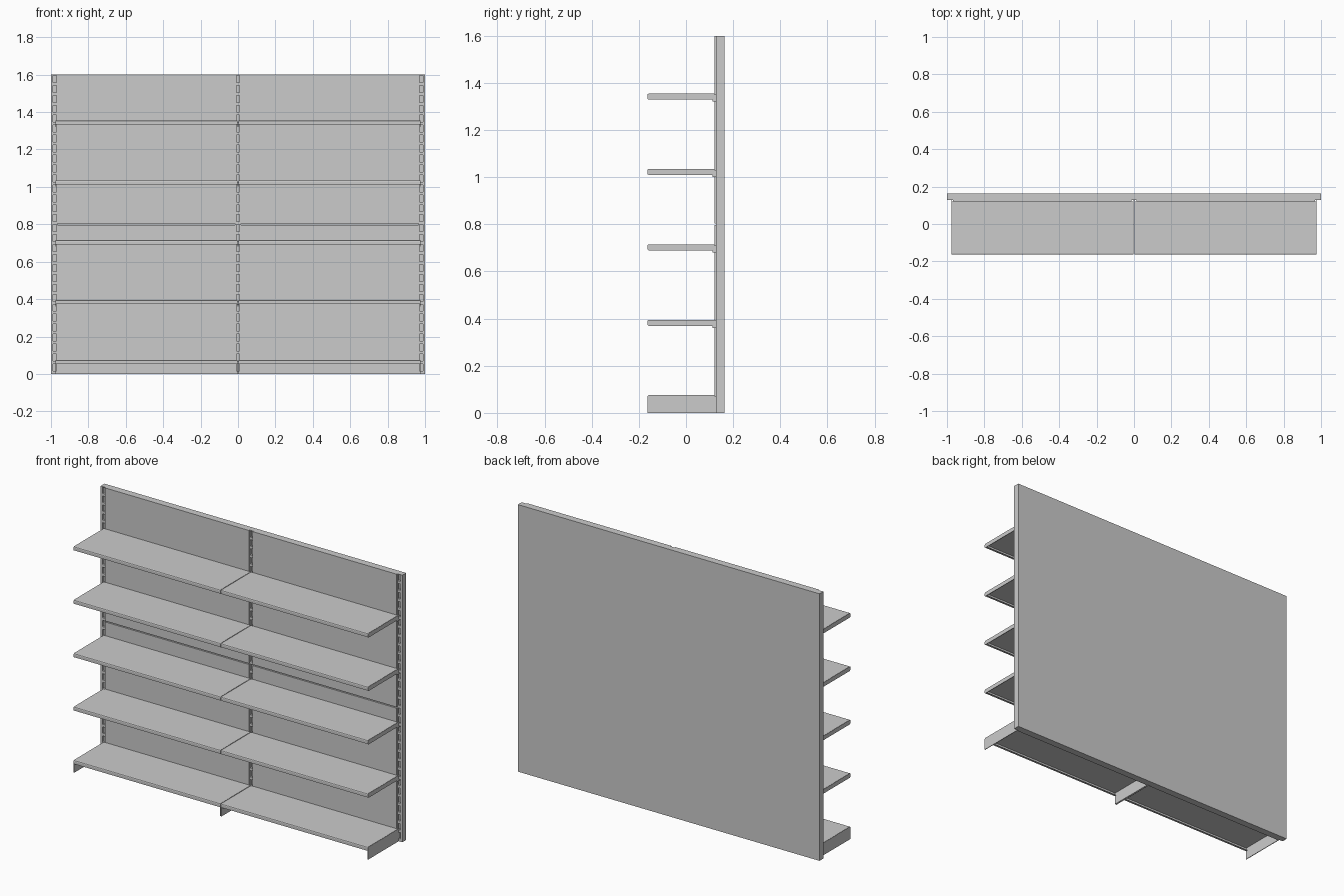
import bpy, bmesh

if "Cube" in bpy.data.objects:
    bpy.data.objects.remove(bpy.data.objects["Cube"])

HEIGHT = 1.6
SHELF_TOPS = [0.075, 0.395, 0.715, 1.035, 1.355]
FRONT, PANEL_Y, FRAME_Y, BACK = -0.164, 0.121, 0.128, 0.164


def new_object(name, bm):
    bmesh.ops.recalc_face_normals(bm, faces=bm.faces)
    mesh = bpy.data.meshes.new(name)
    bm.to_mesh(mesh)
    bm.free()
    ob = bpy.data.objects.new(name, mesh)
    bpy.context.collection.objects.link(ob)
    return ob


def box(name, x0, x1, y0, y1, z0, z1):
    bm = bmesh.new()
    bmesh.ops.create_cube(bm, size=1)
    for v in bm.verts:
        v.co = ((x0 + x1) / 2 + v.co.x * (x1 - x0),
                (y0 + y1) / 2 + v.co.y * (y1 - y0),
                (z0 + z1) / 2 + v.co.z * (z1 - z0))
    return new_object(name, bm)


def extrude_x(name, profile, x0, x1):
    """Extrude a closed (y, z) profile along x."""
    bm = bmesh.new()
    face = bm.faces.new([bm.verts.new((x0, y, z)) for y, z in profile])
    ext = bmesh.ops.extrude_face_region(bm, geom=[face])
    verts = [g for g in ext["geom"] if isinstance(g, bmesh.types.BMVert)]
    bmesh.ops.translate(bm, verts=verts, vec=(x1 - x0, 0, 0))
    return new_object(name, bm)


def slotted_upright(name, xs, count=30, bar=0.016):
    """Ladder-like strip: a grid with the slot faces left out, then thickened."""
    pitch = (HEIGHT - 0.004) / count
    zs = [0.0]
    for i in range(count):
        zs += [i * pitch + bar, (i + 1) * pitch]
    zs[-1] = HEIGHT - 0.004
    zs.append(HEIGHT)
    bm = bmesh.new()
    grid = [[bm.verts.new((x, FRAME_Y, z)) for x in xs] for z in zs]
    for r in range(len(zs) - 1):
        for c in range(len(xs) - 1):
            if c == 1 and r % 2 == 1:
                continue
            bm.faces.new((grid[r][c], grid[r][c + 1],
                          grid[r + 1][c + 1], grid[r + 1][c]))
    ob = new_object(name, bm)
    # keep the front side facing -y so thickness goes towards the back board
    if ob.data.polygons[0].normal.y > 0:
        ob.data.flip_normals()
    mod = ob.modifiers.new("thickness", 'SOLIDIFY')
    mod.thickness = 0.012
    mod.offset = -1
    return ob


# back board
box("back_board", -1, 1, 0.14, BACK, 0, HEIGHT)

# slotted uprights
slotted_upright("upright_left", [-1, -0.988, -0.970, -0.965])
slotted_upright("upright_middle", [-0.015, -0.009, 0.009, 0.015])
slotted_upright("upright_right", [0.965, 0.970, 0.988, 1])

for side, s in (("left", -1), ("right", 1)):
    # front panels, split at mid height by a narrow groove
    x0, x1 = sorted((s * 0.013, s * 0.967))
    box("lower_panel_" + side, x0, x1, PANEL_Y, 0.14, 0, 0.797)
    box("upper_panel_" + side, x0, x1, PANEL_Y, 0.14, 0.803, HEIGHT)

    for i, t in enumerate(SHELF_TOPS):
        # folded sheet shelf: top, rounded front lip and return flange
        f, b = FRONT, t - 0.022
        profile = [(PANEL_Y, t), (f + 0.006, t), (f + 0.002, t - 0.002),
                   (f, t - 0.006), (f, b), (f + 0.012, b),
                   (f + 0.012, b + 0.003), (f + 0.003, b + 0.003),
                   (f + 0.003, t - 0.003), (PANEL_Y, t - 0.003)]
        x0, x1 = sorted((s * 0.002, s * 0.975))
        extrude_x(f"shelf_{side}_{i + 1}", profile, x0, x1)

        # side brackets at both ends; the lowest pair stands on the floor
        low = 0.0 if i == 0 else t - 0.026
        side_profile = [(PANEL_Y, t - 0.001), (f + 0.006, t - 0.001),
                        (f + 0.001, t - 0.006),
                        (f + 0.001, low if i == 0 else low + 0.004),
                        (f + 0.006, low), (PANEL_Y, low)]
        for end, xa, xb in (("outer", 0.972, 0.976), ("inner", 0.0015, 0.0055)):
            x0, x1 = sorted((s * xa, s * xb))
            extrude_x(f"bracket_{side}_{end}_{i + 1}", side_profile, x0, x1)
            # hook reaching into the upright slots
            box(f"hook_{side}_{end}_{i + 1}", x0, x1, PANEL_Y - 0.008, 0.139,
                max(low - 0.008, 0), t - 0.004)
